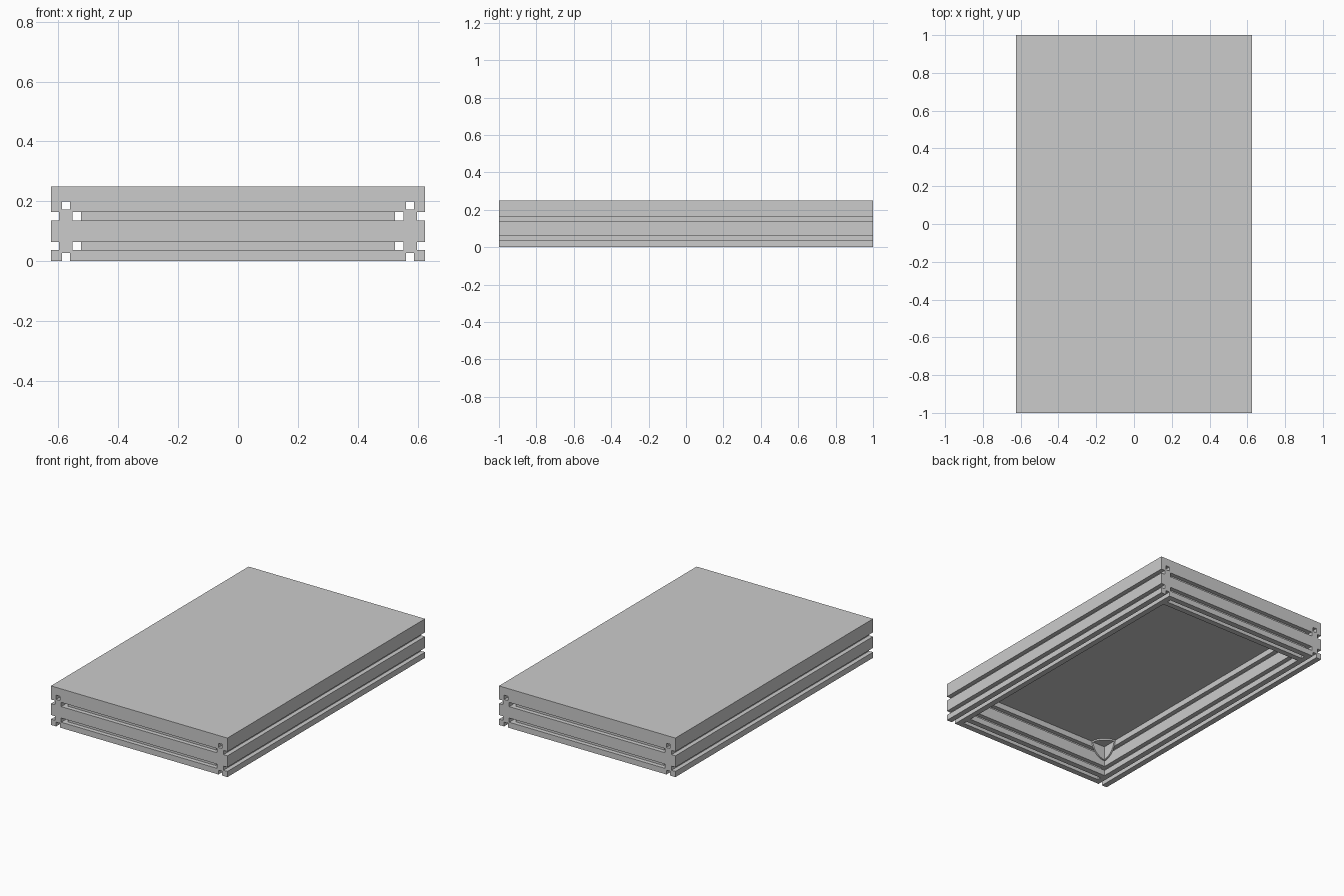
import bpy, bmesh, math
from mathutils import Vector

if "Cube" in bpy.data.objects:
    bpy.data.objects.remove(bpy.data.objects["Cube"])

HALF_W, HALF_L, RAIL_W, RAIL_H, TOP = 0.625, 1.0, 0.1, 0.2, 0.25


def add_prism(bm, outline, offset):
    """Extrude a closed outline of 3D points along an offset vector."""
    face = bm.faces.new([bm.verts.new(p) for p in outline])
    ext = bmesh.ops.extrude_face_region(bm, geom=[face], use_keep_orig=True)
    moved = [g for g in ext["geom"] if isinstance(g, bmesh.types.BMVert)]
    bmesh.ops.translate(bm, vec=offset, verts=moved)


def finish(bm, name, mirror=(False, False)):
    bmesh.ops.recalc_face_normals(bm, faces=bm.faces)
    mesh = bpy.data.meshes.new(name)
    bm.to_mesh(mesh)
    bm.free()
    obj = bpy.data.objects.new(name, mesh)
    bpy.context.collection.objects.link(obj)
    if any(mirror):
        mod = obj.modifiers.new("Mirror", "MIRROR")
        mod.use_axis = (mirror[0], mirror[1], False)
        mod.use_mirror_merge = False
    return obj


# Slotted rail section: one quarter, mirrored into the full outline
quarter = [(0.05, 0.0365), (0.0225, 0.0365), (0.0225, 0.0635), (0.05, 0.0635),
           (0.05, 0.1), (0.0135, 0.1), (0.0135, 0.0725)]
upper = quarter + [(-u, v) for u, v in reversed(quarter)]
section = upper + [(u, -v) for u, v in reversed(upper)]

# Long side rails, running the full length
bm = bmesh.new()
cx = HALF_W - RAIL_W / 2
add_prism(bm, [(cx + u, -HALF_L, RAIL_H / 2 + v) for u, v in section],
          Vector((0, 2 * HALF_L, 0)))
finish(bm, "side_rails", (True, False))

# Short end rails, fitted between the side rails
bm = bmesh.new()
cy = HALF_L - RAIL_W / 2
inner = HALF_W - RAIL_W
add_prism(bm, [(-inner, cy + u, RAIL_H / 2 + v) for u, v in section],
          Vector((2 * inner, 0, 0)))
finish(bm, "end_rails", (False, True))

# Solid top panel
bm = bmesh.new()
add_prism(bm, [(x * HALF_W, y * HALF_L, RAIL_H)
               for x, y in ((-1, -1), (1, -1), (1, 1), (-1, 1))],
          Vector((0, 0, TOP - RAIL_H)))
finish(bm, "top_panel")

# Corner brackets: three quarter-disc flanges under the panel in each corner
bm = bmesh.new()
corner = Vector((inner, HALF_L - RAIL_W, RAIL_H))
axes = [Vector((-1, 0, 0)), Vector((0, -1, 0)), Vector((0, 0, -1))]
radius, thick, steps = 0.1, 0.01, 12
for i in range(3):
    a, b, n = axes[i], axes[(i + 1) % 3], axes[(i + 2) % 3]
    arc = [corner + radius * (math.cos(t) * a + math.sin(t) * b)
           for t in (math.pi / 2 * k / steps for k in range(steps + 1))]
    add_prism(bm, [corner] + arc, n * thick)
finish(bm, "corner_brackets", (True, True))
